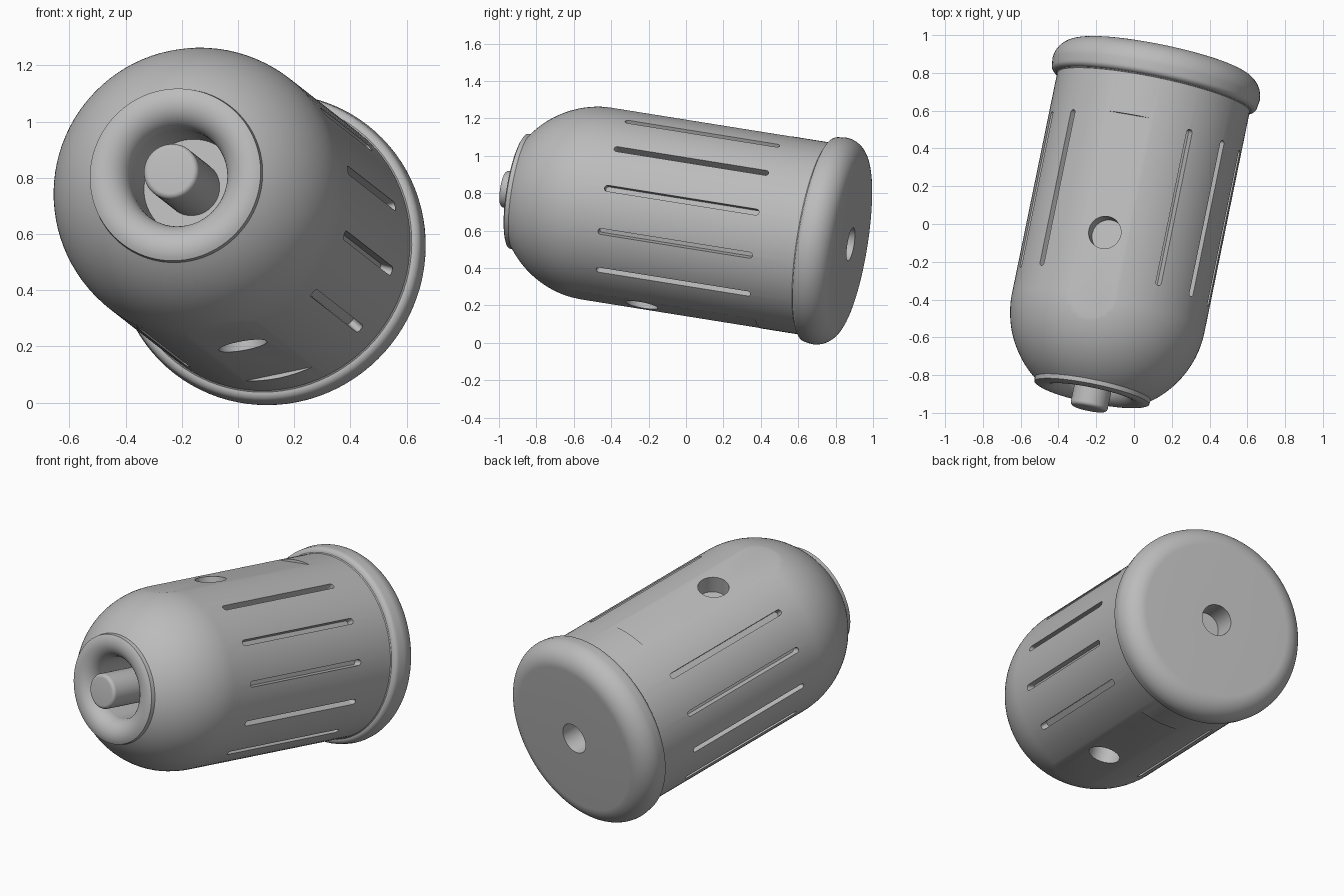
import bpy, bmesh
from math import sin, cos, pi, radians
from mathutils import Matrix, Vector

if "Cube" in bpy.data.objects:
    bpy.data.objects.remove(bpy.data.objects["Cube"])

grey = bpy.data.materials.new("plain grey")
grey.use_nodes = True
grey.diffuse_color = (0.5, 0.5, 0.5, 1)
grey.node_tree.nodes["Principled BSDF"].inputs["Base Color"].default_value = (0.5, 0.5, 0.5, 1)

# Tilted frame: local z runs nose to back, local x points to the upper hole
axis = Vector((0.205, 1, -0.16)).normalized()
up = Vector((-0.17, 0.19, 0.967))
up = (up - axis * up.dot(axis)).normalized()
side = axis.cross(up)
FRAME = Matrix.Translation((-0.04, 0, 0.668)) @ Matrix((up, side, axis)).transposed().to_4x4()

R = 0.52          # body radius
DOME = -0.485     # centre of the domed nose along the axis


def make_object(name, bm):
    bmesh.ops.recalc_face_normals(bm, faces=bm.faces)
    mesh = bpy.data.meshes.new(name)
    bm.to_mesh(mesh)
    bm.free()
    mesh.materials.append(grey)
    obj = bpy.data.objects.new(name, mesh)
    bpy.context.collection.objects.link(obj)
    return obj


def lathe(name, profile, steps=96):
    """Spin (radius, height) points round the local z axis."""
    bm = bmesh.new()
    verts = [bm.verts.new((r, 0, z)) for r, z in profile]
    edges = [bm.edges.new(pair) for pair in zip(verts, verts[1:])]
    bmesh.ops.spin(bm, geom=verts + edges, cent=(0, 0, 0), axis=(0, 0, 1),
                   angle=2 * pi, steps=steps, use_merge=True)
    bmesh.ops.remove_doubles(bm, verts=bm.verts, dist=0.0001)
    return make_object(name, bm)


def arc(cr, cz, radius, start, end, n):
    """Profile arc; angle 0 points outward, 90 points to the back."""
    angles = [radians(start + (end - start) * i / n) for i in range(n + 1)]
    return [(cr + radius * cos(a), cz + radius * sin(a)) for a in angles]


def capsule(radius, low, high, n=12):
    """Outline with rounded ends, running from low to high along the axis."""
    top = [(radius * cos(pi * i / n), high + radius * sin(pi * i / n)) for i in range(n + 1)]
    return top + [(-x, low + high - z) for x, z in top]


def radial_prism(bm, outline, inner, outer, angle):
    """Extrude an outline outward from the axis at a given angle."""
    turn = Matrix.Rotation(radians(angle), 4, "Z")
    rings = [[bm.verts.new(turn @ Vector((r, y, z))) for y, z in outline]
             for r in (inner, outer)]
    bm.faces.new(rings[0])
    bm.faces.new(rings[1])
    for i in range(len(outline)):
        bm.faces.new((rings[0][i - 1], rings[0][i], rings[1][i], rings[1][i - 1]))


def cut(obj, name, prisms):
    """Subtract a set of radial prisms, then discard the cutter."""
    bm = bmesh.new()
    for args in prisms:
        radial_prism(bm, *args)
    cutter = make_object(name, bm)
    cutter.hide_render = True
    mod = obj.modifiers.new(name, "BOOLEAN")
    mod.operation, mod.solver, mod.object = "DIFFERENCE", "EXACT", cutter
    graph = bpy.context.evaluated_depsgraph_get()
    mesh = bpy.data.meshes.new_from_object(obj.evaluated_get(graph))
    obj.modifiers.clear()
    obj.data = mesh
    bpy.data.objects.remove(cutter)


# Body: nose recess, rounded lip, dome and straight barrel
lip = arc(0.265, -0.846, 0.09, 180, 300, 14)
dome = arc(0, DOME, R, -53, 0, 24)
body = lathe("body_shell", [(0, -0.62), (0.175, -0.62)] + lip + dome + [(R, 0.74), (0, 0.74)])

# Shallow flats above and below
flat = [(-0.2, -0.8), (0.2, -0.8), (0.2, 0.5), (-0.2, 0.5)]
cut(body, "flat_cutter", [(flat, 0.505, 0.7, a) for a in (0, 180)])

# Five long slots on each side
slot = capsule(0.0165, -0.345, 0.475)
angles = [s * (90 + 26 * k) for s in (1, -1) for k in range(-2, 3)]
cut(body, "slot_cutter", [(slot, 0.475, 0.7, a) for a in angles])

# Round holes above and below
hole = capsule(0.0875, -0.145, -0.1449)
cut(body, "hole_cutter", [(hole, 0.4, 0.7, a) for a in (0, 180)])

# Back cap with rounded rim and centre hole
cap = lathe("back_cap", [(0, 0.725), (0.515, 0.715)] + arc(0.525, 0.755, 0.03, -90, 0, 6)
            + arc(0.44, 0.79, 0.12, 0, 90, 16) + [(0.09, 0.91), (0.09, 0.76), (0, 0.76)])

# Pin standing in the nose recess
pin = lathe("nose_pin", [(0, -1.01)] + arc(0.08, -0.99, 0.02, -90, 0, 5) + [(0.1, -0.6), (0, -0.6)], 48)

# Place and smooth
for obj in (body, cap, pin):
    obj.data.transform(FRAME)
    bpy.ops.object.select_all(action="DESELECT")
    obj.select_set(True)
    bpy.context.view_layer.objects.active = obj
    bpy.ops.object.shade_smooth_by_angle(angle=radians(30))
